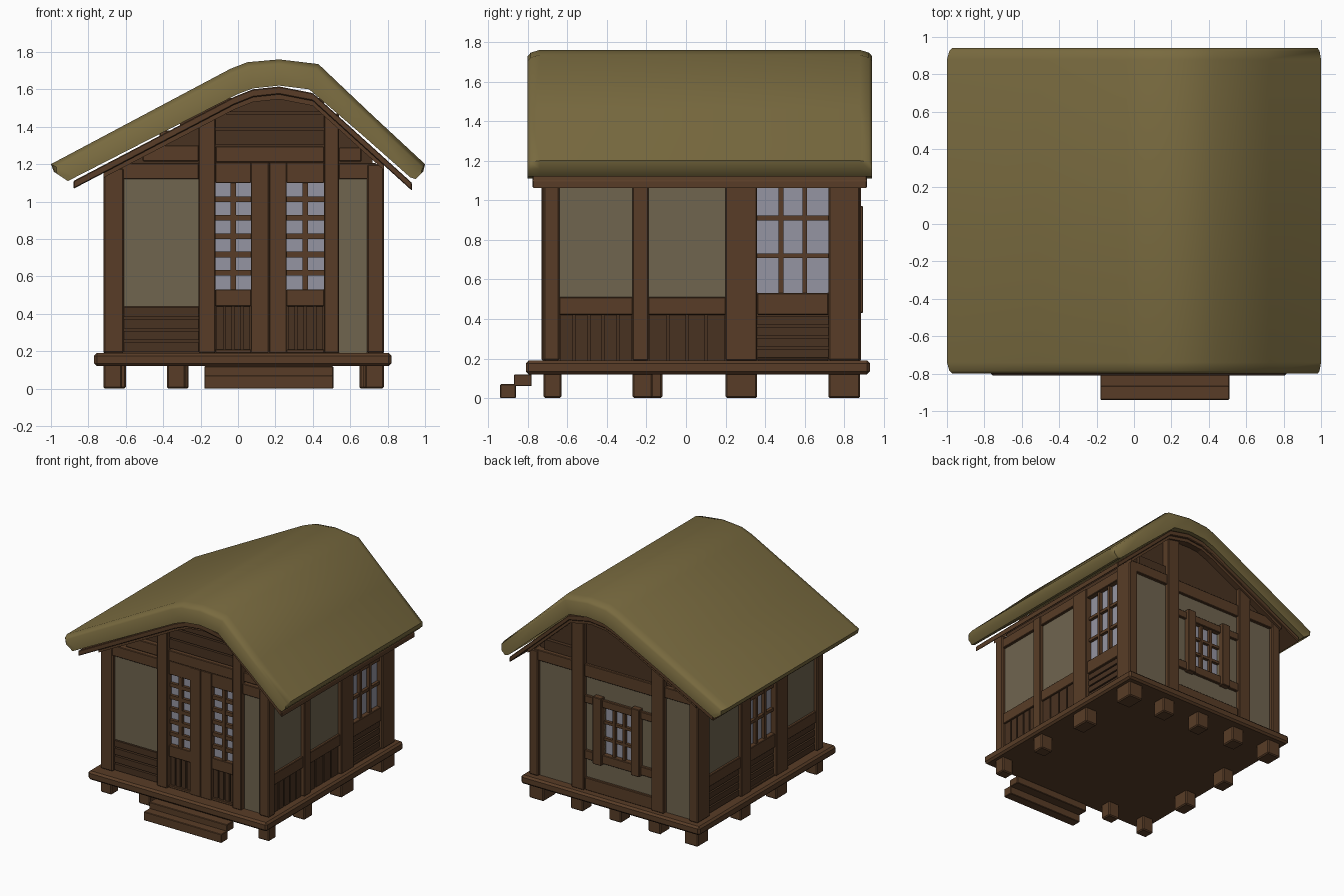
import bpy, bmesh
from mathutils import Matrix

if "Cube" in bpy.data.objects:
    bpy.data.objects.remove(bpy.data.objects["Cube"])

def material(name, rgb):
    m = bpy.data.materials.new(name)
    m.diffuse_color = (*rgb, 1)
    m.use_nodes = True
    m.node_tree.nodes["Principled BSDF"].inputs["Base Color"].default_value = m.diffuse_color
    return m

WOOD = material("wood", (.098, .046, .020))
DARK = material("dark_wood", (.066, .032, .015))
THATCH = material("thatch", (.19, .145, .05))
PLASTER = material("plaster", (.16, .128, .078))
GLASS = material("glass", (.30, .30, .36))

def finish(name, bm, mat, bevel=0.0, smooth=None):
    bmesh.ops.recalc_face_normals(bm, faces=bm.faces)
    me = bpy.data.meshes.new(name)
    bm.to_mesh(me)
    bm.free()
    ob = bpy.data.objects.new(name, me)
    bpy.context.collection.objects.link(ob)
    me.materials.append(mat)
    if bevel:
        b = ob.modifiers.new("bevel", 'BEVEL')
        b.width, b.segments = bevel, 1
    if smooth:
        bpy.ops.object.select_all(action='DESELECT')
        ob.select_set(True)
        bpy.context.view_layer.objects.active = ob
        bpy.ops.object.shade_smooth_by_angle(angle=smooth)
    return ob

def boxes(name, mat, items, bevel=0.0):
    """One object from boxes given as x0, x1, y0, y1, z0, z1."""
    bm = bmesh.new()
    for x0, x1, y0, y1, z0, z1 in items:
        mat4 = Matrix.Translation(((x0+x1)/2, (y0+y1)/2, (z0+z1)/2)) @ Matrix.Diagonal(
            (abs(x1-x0), abs(y1-y0), abs(z1-z0), 1))
        bmesh.ops.create_cube(bm, size=1, matrix=mat4)
    return finish(name, bm, mat, bevel)

X0, X1, Y0, Y1 = -.72, .78, -.72, .88      # outer wall faces
FLOOR, BEAM = .19, 1.12

def on(wall, u0, u1, z0, z1, d0=0.0, d1=.08):
    """Box on a wall: u runs along the wall, d is depth below its outer face."""
    if wall == "front": return (u0, u1, Y0+d0, Y0+d1, z0, z1)
    if wall == "back":  return (u0, u1, Y1-d1, Y1-d0, z0, z1)
    if wall == "left":  return (X0+d0, X0+d1, u0, u1, z0, z1)
    return (X1-d1, X1-d0, u0, u1, z0, z1)

def planks(wall, u0, u1, z0, z1, n, vertical, d=.025):
    g, out = .006, []
    for i in range(n):
        if vertical:
            w = (u1-u0)/n
            out.append(on(wall, u0+i*w+g, u0+(i+1)*w-g, z0, z1, d))
        else:
            h = (z1-z0)/n
            out.append(on(wall, u0, u1, z0+i*h+g, z0+(i+1)*h-g, d))
    return out

def window(name, wall, u0, u1, z0, z1, cols, rows, bar):
    boxes(name + "_glass", GLASS, [on(wall, u0, u1, z0, z1, .05)])
    bars = []
    for i in range(1, cols):
        c = u0 + (u1-u0)*i/cols
        bars.append(on(wall, c-bar/2, c+bar/2, z0, z1, .022, .055))
    for j in range(1, rows):
        c = z0 + (z1-z0)*j/rows
        bars.append(on(wall, u0, u1, c-bar/2, c+bar/2, .026, .055))
    boxes(name + "_bars", WOOD, bars)

def extrude_profile(name, mat, outer, inner, stations, bevel=0.0, smooth=None):
    """Slab between two matching xz lines; each station is (y, squeeze)."""
    bm = bmesh.new()
    n, rings = len(outer), []
    for y, k in stations:
        top = [(a[0]+(b[0]-a[0])*k, y, a[1]+(b[1]-a[1])*k) for a, b in zip(outer, inner)]
        low = [(b[0], y, b[1]) for b in inner]
        rings.append([bm.verts.new(p) for p in top + low[::-1]])
    for r, s in zip(rings, rings[1:]):
        for i in range(2*n):
            j = (i+1) % (2*n)
            bm.faces.new((r[i], r[j], s[j], s[i]))
    for r in (rings[0], rings[-1]):
        for i in range(n-1):
            bm.faces.new((r[i], r[i+1], r[2*n-2-i], r[2*n-1-i]))
    return finish(name, bm, mat, bevel, smooth)

def lowered(line, d):
    return [(x, z-d) for x, z in line]

# Thatched roof with softened gable ends
outer = [(-.985, 1.16), (-1, 1.20), (-.52, 1.455), (-.04, 1.71), (.05, 1.745), (.22, 1.76),
         (.43, 1.735), (.72, 1.46), (1, 1.20), (.99, 1.16)]
inner = [(-.91, 1.11), (-.87, 1.13), (-.45, 1.345), (0, 1.575), (.08, 1.605), (.22, 1.62),
         (.38, 1.60), (.66, 1.36), (.92, 1.13), (.95, 1.12)]
extrude_profile("thatch_roof", THATCH, outer, inner,
                [(-.80, .22), (-.785, .1), (-.74, 0), (.88, 0), (.925, .1), (.94, .22)], smooth=.9)

# Roof boarding under the thatch and the inner gable trims
board = [(-.88, 1.11), (-.02, 1.56), (.08, 1.60), (.22, 1.615), (.40, 1.58), (.93, 1.10)]
extrude_profile("roof_boarding", WOOD, board, lowered(board, .042), [(-.775, 0), (.915, 0)], .005)
trim = [(-.72, 1.155), (-.02, 1.52), (.08, 1.56), (.22, 1.575), (.40, 1.54), (.78, 1.196)]
for nm, y0, y1 in (("front", -.74, -.68), ("back", .84, .90)):
    extrude_profile(nm + "_gable_trim", WOOD, trim, lowered(trim, .028), [(y0, 0), (y1, 0)])

# Wall core closed up to the roof
core = [(X0+.06, 1.19), (-.02, 1.53), (.08, 1.57), (.22, 1.585), (.40, 1.55), (X1-.06, 1.24)]
extrude_profile("wall_core", DARK, core, [(x, .15) for x, z in core], [(Y0+.06, 0), (Y1-.06, 0)])

# Platform, steps and feet
boxes("platform", WOOD, [(-.77, .82, -.81, .93, .12, .19)], .015)
boxes("steps", WOOD, [(-.18, .51, -.94, -.86, 0, .07), (-.18, .51, -.87, -.78, .06, .12)], .004)
feet = [(-.72, -.62, -.72, -.63, 0, .13), (-.38, -.28, -.72, -.63, 0, .13),
        (.68, .78, -.72, -.63, 0, .13)]
feet += [(c-.055, c+.055, .74, .86, 0, .13) for c in (.37, .03, -.32)]
feet += [(.65, .78, .72, .88, 0, .13), (-.72, -.60, .74, .88, 0, .13)]
feet += [(.67, .78, -.27, -.17, 0, .13), (.67, .78, .20, .36, 0, .13)]
feet += [(-.72, -.62, -.26, -.12, 0, .13), (-.72, -.62, .20, .33, 0, .13)]
boxes("feet", WOOD, feet, .008)

# Corner posts
boxes("corner_posts", WOOD, [(-.72, -.61, -.72, -.64, FLOOR, 1.18), (.69, .78, -.72, -.64, FLOOR, 1.20),
                             (.70, .78, .72, .88, FLOOR, 1.20), (-.72, -.64, .72, .88, FLOOR, 1.18)], .008)

# Front wall
boxes("front_posts", WOOD, [on("front", -.21, -.12, FLOOR, 1.45, -.01),
                            on("front", .46, .54, FLOOR, 1.47, -.01)], .005)
boxes("front_beams", WOOD, [on("front", -.66, -.21, BEAM, 1.205, .005), on("front", .54, .74, BEAM, 1.205, .005),
                            on("front", -.51, -.21, 1.215, 1.30, .02), on("front", .54, .66, 1.215, 1.29, .02),
                            on("front", -.12, .46, 1.21, 1.295, .01)], .004)
boxes("front_gable_planks", DARK, planks("front", -.12, .46, 1.30, 1.56, 3, False))
boxes("front_plaster", PLASTER, [on("front", -.61, -.21, .44, BEAM, .03), on("front", .54, .69, FLOOR, BEAM, .03)])
boxes("front_wainscot", DARK, planks("front", -.61, -.21, FLOOR, .44, 4, False))

# Double door: meeting stiles, rails, panels and panes
for nm, g0, g1, s0, s1 in (("left_door", -.12, .07, .07, .163), ("right_door", .26, .46, .167, .26)):
    boxes(nm + "_frame", WOOD, [on("front", s0, s1, FLOOR, 1.21, .008), on("front", g0, g1, .44, .53, .015),
                                on("front", g0, g1, 1.10, 1.21, .015), on("front", g0, g1, FLOOR, .21, .015)], .003)
    boxes(nm + "_panel", DARK, planks("front", g0, g1, .21, .44, 4, True, .03))
    window(nm, "front", g0, g1, .52, 1.11, 2, 6, .03)

# Side walls: posts, rails, plaster and planks
SIDES = {
    "right": dict(posts=[(-.27, -.19), (.20, .36)], bays=[(-.64, -.27, 5), (-.19, .20, 4)], win=(.36, .72), vert=True),
    "left": dict(posts=[(-.27, -.12), (.20, .32)], bays=[(-.64, -.27, 4), (.32, .72, 4)], win=(-.12, .20), vert=False),
}
for side, s in SIDES.items():
    w0, w1 = s["win"]
    boxes(side + "_posts", WOOD, [on(side, a, b, FLOOR, 1.17) for a, b in s["posts"]], .005)
    boxes(side + "_rails", WOOD, [on(side, a, b, .42, .51, .01) for a, b, n in s["bays"]]
          + [on(side, w0, w1, .42, .53, .012), on(side, w0, w1, FLOOR, .205, .012),
             on(side, -.66, .80, 1.09, 1.17, .008)], .004)
    boxes(side + "_plaster", PLASTER, [on(side, a, b, .50, 1.10, .03) for a, b, n in s["bays"]])
    pl = planks(side, w0, w1, .20, .42, 4, False)
    for a, b, n in s["bays"]:
        pl += planks(side, a, b, FLOOR, .42, n, s["vert"])
    boxes(side + "_wainscot", DARK, pl)
    window(side + "_window", side, w0, w1, .53, 1.10, 3, 3, .024)

# Back wall with small framed window
boxes("back_posts", WOOD, [on("back", -.42, -.31, FLOOR, 1.38, -.005), on("back", .29, .40, FLOOR, 1.55, -.005)], .005)
boxes("back_beams", WOOD, [on("back", -.66, -.42, BEAM, 1.205, .005), on("back", .40, .74, BEAM, 1.205, .005),
                           on("back", -.31, .29, 1.10, 1.20, .008), on("back", -.31, .29, FLOOR, .29, .01)], .004)
boxes("back_gable_panel", DARK, [on("back", -.31, .29, 1.20, 1.54, .03), on("back", -.52, -.42, 1.21, 1.30, .03),
                                 on("back", .40, .66, 1.21, 1.29, .03)])
boxes("back_plaster", PLASTER, [on("back", a, b, FLOOR, BEAM, .03) for a, b in ((-.65, -.42), (.40, .70))]
      + [on("back", a, b, .29, 1.10, .03) for a, b in ((-.31, -.135), (.13, .29))]
      + [on("back", -.135, .13, .29, .47, .03), on("back", -.135, .13, .93, 1.10, .03)])
boxes("back_window_frame", WOOD, [on("back", -.21, -.135, .43, .97, -.015), on("back", .13, .205, .43, .97, -.015),
                                  on("back", -.31, .29, .89, .95, .008), on("back", -.31, .29, .44, .51, .008)], .004)
window("back_window", "back", -.135, .13, .50, .90, 3, 3, .022)
